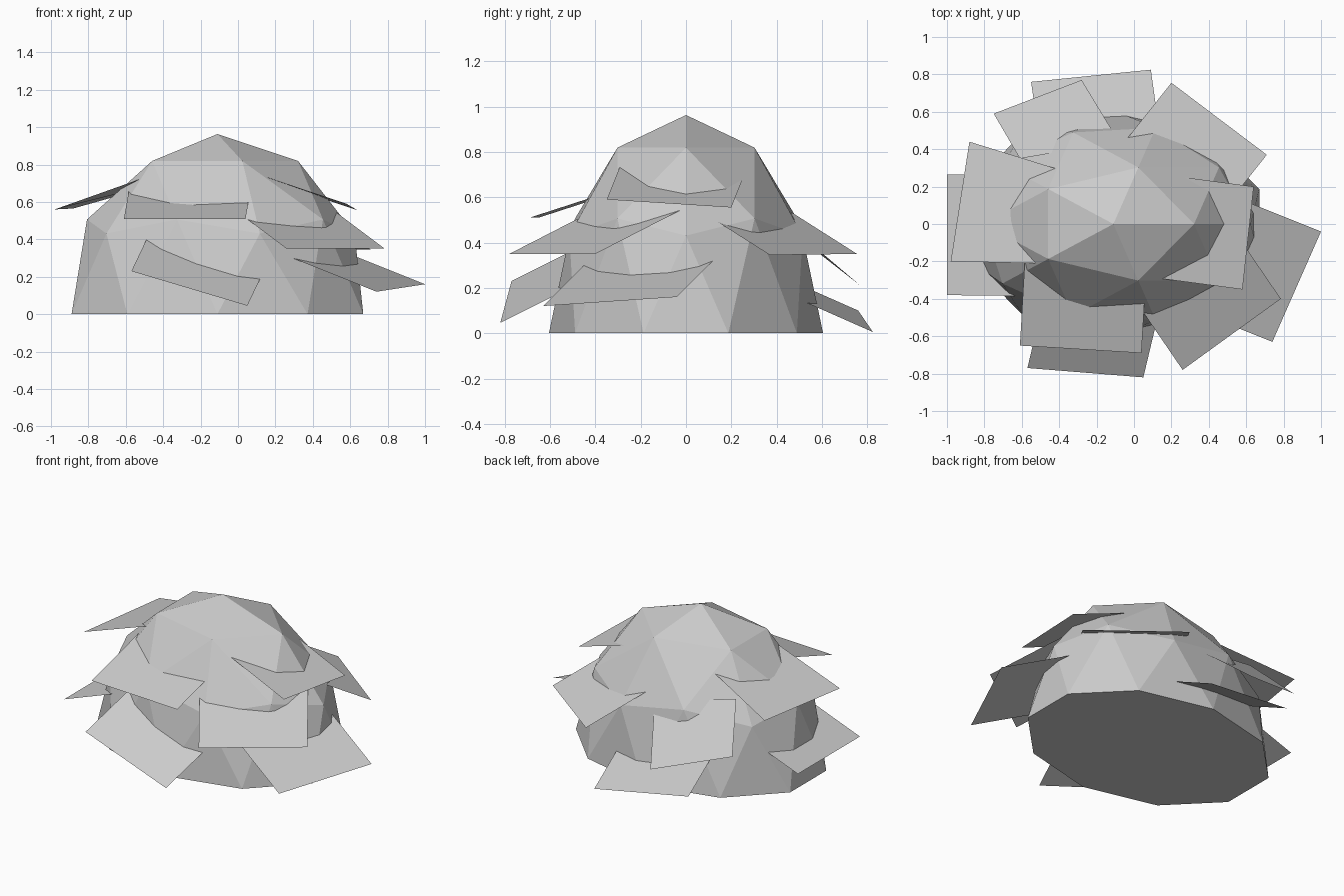
import bpy, bmesh
from mathutils import Vector

if "Cube" in bpy.data.objects:
    bpy.data.objects.remove(bpy.data.objects["Cube"])

def add_object(name, bm):
    mesh = bpy.data.meshes.new(name)
    bm.to_mesh(mesh)
    bm.free()
    obj = bpy.data.objects.new(name, mesh)
    bpy.context.collection.objects.link(obj)
    return obj

# bush body: upper half of a stretched low-poly icosphere, closed underneath
bm = bmesh.new()
bmesh.ops.create_icosphere(bm, subdivisions=2, radius=1)
low = [v for v in bm.verts if v.co.z < -0.05]
bmesh.ops.delete(bm, geom=low, context='VERTS')
for v in bm.verts:
    v.co = Vector((v.co.x * 0.82 - 0.11, v.co.y * 0.605, max(0, v.co.z * 0.963)))
rim = [e for e in bm.edges if e.is_boundary]
bmesh.ops.holes_fill(bm, edges=rim, sides=0)
bmesh.ops.recalc_face_normals(bm, faces=bm.faces)
add_object("bush_body", bm)

# flat leaf sheets: two outer corners, then the inward run of each side edge
def leaf_sheet(name, a, b, run_a, run_b=None):
    a, b = Vector(a), Vector(b)
    run_a, run_b = Vector(run_a), Vector(run_b or run_a)
    bm = bmesh.new()
    face = bm.faces.new([bm.verts.new(p) for p in (a, b, b + run_b, a + run_a)])
    face.normal_update()
    if face.normal.z < 0:
        face.normal_flip()
    add_object(name, bm)

# upper tier
leaf_sheet("upper_leaf_left", (-0.98, -0.20, 0.56), (-0.88, 0.44, 0.565),
           (0.45, -0.01, 0.16), (0.58, -0.18, 0.165))
leaf_sheet("upper_leaf_right", (0.58, -0.35, 0.59), (0.64, 0.20, 0.555), (-0.45, 0.06, 0.15))
leaf_sheet("upper_leaf_front", (-0.61, -0.65, 0.51), (0.04, -0.69, 0.51), (0.026, 0.45, 0.146))

# middle tier
leaf_sheet("middle_leaf_front_right", (0.26, -0.78, 0.35), (0.785, -0.40, 0.35), (-0.26, 0.38, 0.195))
leaf_sheet("middle_leaf_back_right", (0.20, 0.755, 0.35), (0.71, 0.37, 0.345), (-0.25, -0.315, 0.20))
leaf_sheet("middle_leaf_back_left", (-0.75, 0.59, 0.35), (-0.28, 0.77, 0.21),
           (0.14, -0.24, 0.25), (0.20, -0.33, 0.28))

# lower tier
leaf_sheet("lower_leaf_front", (-0.57, -0.77, 0.23), (0.05, -0.82, 0.045), (0.10, 0.42, 0.21))
leaf_sheet("lower_leaf_right", (0.74, -0.63, 0.12), (1.0, -0.04, 0.16), (-0.45, 0.18, 0.18))
leaf_sheet("lower_leaf_back", (0.09, 0.825, 0.005), (-0.55, 0.76, 0.10), (0.06, -0.43, 0.19))
leaf_sheet("lower_leaf_left", (-1.0, -0.38, 0.18), (-1.0, 0.265, 0.18), (0.42, -0.005, 0.155))
